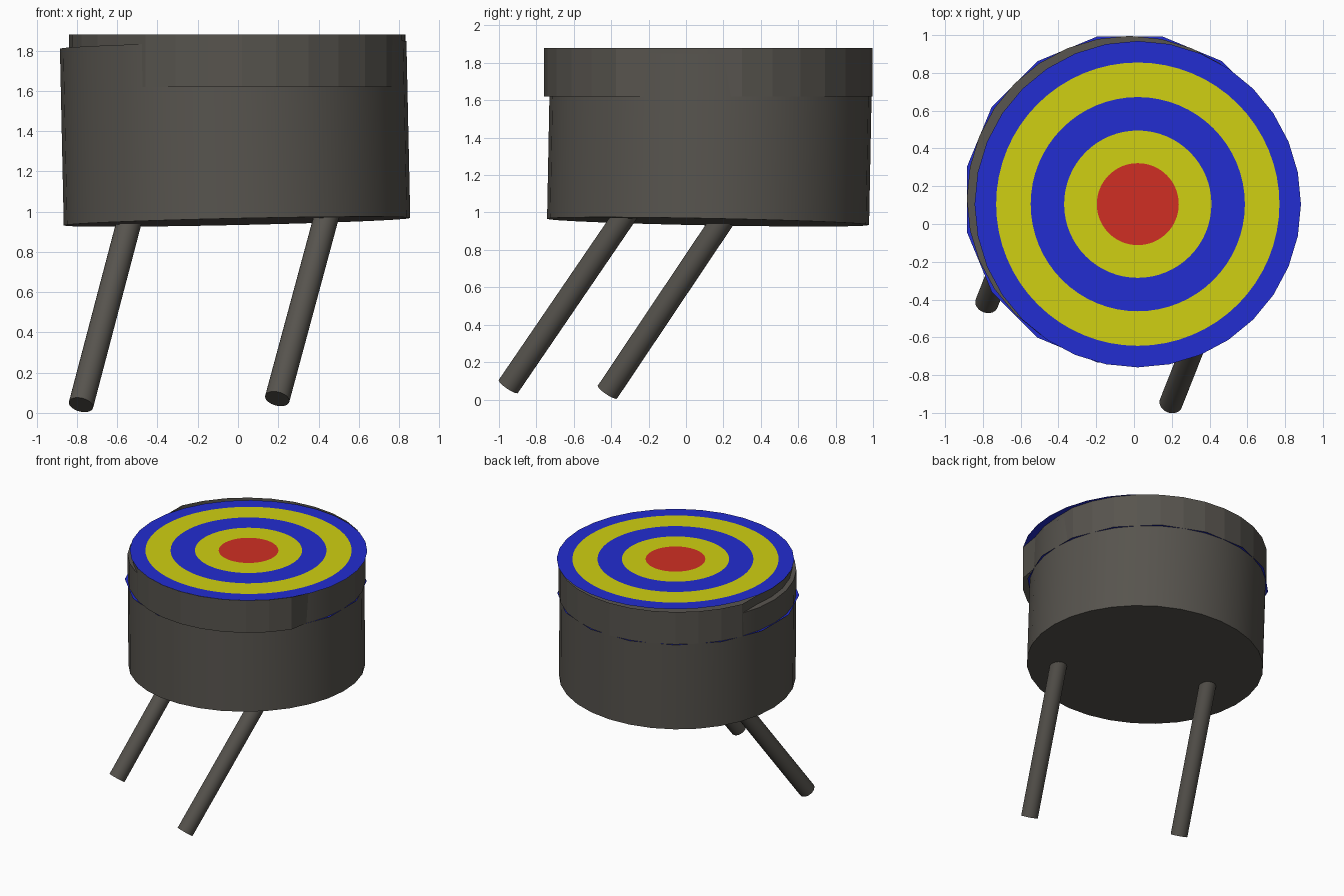
import bpy, bmesh, math
from mathutils import Vector

if "Cube" in bpy.data.objects:
    bpy.data.objects.remove(bpy.data.objects["Cube"])


def material(name, rgb):
    m = bpy.data.materials.new(name)
    m.diffuse_color = (*rgb, 1)
    m.use_nodes = True
    m.node_tree.nodes["Principled BSDF"].inputs["Base Color"].default_value = m.diffuse_color
    return m


GREY = material("dark grey", (0.095, 0.088, 0.076))
BLUE = material("blue", (0.016, 0.026, 0.64))
YELLOW = material("yellow", (0.63, 0.63, 0.006))
RED = material("red", (0.63, 0.028, 0.017))


def finish(name, bm, mats, smooth=True):
    me = bpy.data.meshes.new(name)
    bm.normal_update()
    bm.to_mesh(me)
    bm.free()
    ob = bpy.data.objects.new(name, me)
    bpy.context.collection.objects.link(ob)
    for m in mats:
        me.materials.append(m)
    if smooth:
        bpy.ops.object.select_all(action='DESELECT')
        bpy.context.view_layer.objects.active = ob
        ob.select_set(True)
        bpy.ops.object.shade_smooth_by_angle(angle=math.radians(35))
    return ob


def rod(name, start, end, radius, sides):
    # capped cylinder between two points
    a, b = Vector(start), Vector(end)
    bm = bmesh.new()
    bmesh.ops.create_cone(bm, cap_ends=True, segments=sides, radius1=radius,
                          radius2=radius, depth=(b - a).length)
    rot = Vector((0, 0, 1)).rotation_difference(b - a).to_matrix().to_4x4()
    bmesh.ops.transform(bm, matrix=rot, verts=bm.verts)
    bmesh.ops.translate(bm, vec=(a + b) / 2, verts=bm.verts)
    return finish(name, bm, [GREY])


# drum, tilted slightly to the back left
rod("drum", (-0.005, 0.118, 0.95), (-0.024, 0.135, 1.828), 0.861, 32)

# two slanting legs
rod("left_leg", (-0.78, -0.42, 0.04), (-0.525, 0.23, 1.01), 0.062, 24)
rod("right_leg", (0.195, -0.95, 0.07), (0.45, -0.305, 1.015), 0.062, 24)

# target face: concentric rings, outer edge is a 32-sided polygon
CX, CY, TOP, BASE = 0.02, 0.105, 1.88, 1.62
N = 64
bm = bmesh.new()
inner = None
for radius, colour in ((0.217, 0), (0.39, 1), (0.567, 2), (0.75, 1), (0.864, 2)):
    ring = []
    for i in range(N):
        a = math.tau * i / N
        r = radius * math.cos(math.pi / 32) if radius > 0.8 and i % 2 else radius
        ring.append(bm.verts.new((CX + r * math.cos(a), CY + r * math.sin(a), TOP)))
    if inner is None:
        bm.faces.new(ring).material_index = colour
    else:
        for i in range(N):
            j = (i + 1) % N
            f = bm.faces.new((inner[i], ring[i], ring[j], inner[j]))
            f.material_index = colour
    inner = ring
finish("target_face", bm, [RED, YELLOW, BLUE], False)

# rim wall: full radius at front and back, sunk into the drum at the sides
bm = bmesh.new()
pairs = []
for i in range(32):
    deg = i * 11.25
    if 230 < deg < 330:
        x, y, r = CX, CY, 0.863
    elif 10 < deg < 160:
        x, y, r = -0.02, 0.13, 0.868
    else:
        x, y, r = -0.005, 0.115, 0.835
    px, py = x + r * math.cos(math.radians(deg)), y + r * math.sin(math.radians(deg))
    pairs.append((bm.verts.new((px, py, BASE)), bm.verts.new((px, py, TOP - 0.001))))
for i in range(32):
    a, b = pairs[i], pairs[(i + 1) % 32]
    bm.faces.new((a[0], b[0], b[1], a[1]))
finish("rim_wall", bm, [GREY], False)

# blue backing sheet whose corners just poke through the drum
bm = bmesh.new()
bm.faces.new([bm.verts.new((-0.022 + 0.88 * math.cos(math.tau * (i + 0.5) / 16),
                            0.13 + 0.88 * math.sin(math.tau * (i + 0.5) / 16), BASE))
              for i in range(16)])
finish("backing_sheet", bm, [BLUE], False)
